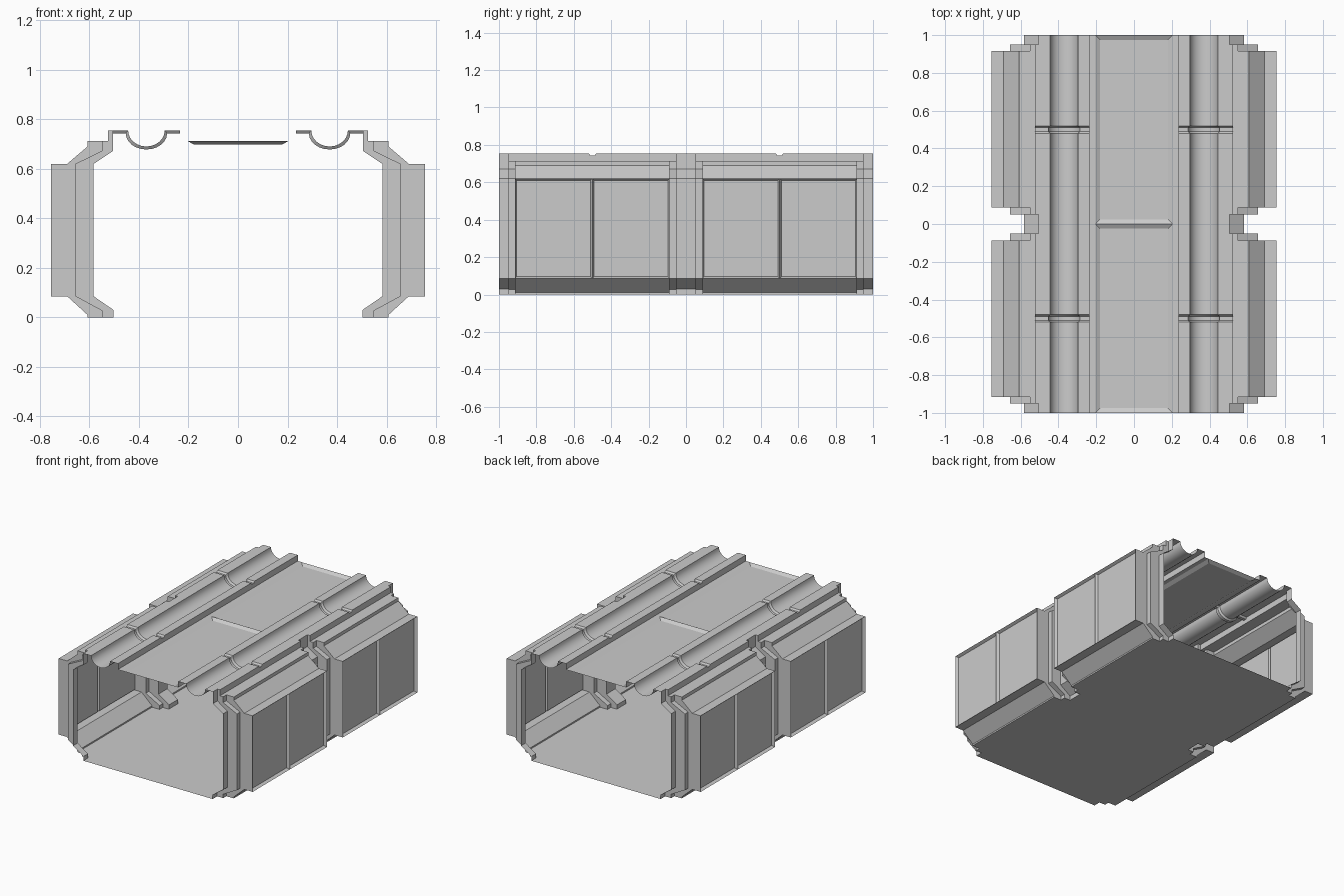
import bpy, bmesh, math

if "Cube" in bpy.data.objects:
    bpy.data.objects.remove(bpy.data.objects["Cube"])

# Wall cross-sections (x, z), floor edge up to roof edge: rib, step and bay
RIB = [(.503, 0), (.503, .03), (.583, .085), (.583, .085), (.583, .62), (.583, .62),
       (.505, .672), (.505, .713), (.505, .713)]
STEP = [(.55, 0), (.55, .027), (.657, .085), (.657, .085), (.657, .62), (.657, .62),
        (.55, .672), (.55, .713), (.525, .713)]
BAY = [(.608, 0), (.608, .01), (.69, .085), (.755, .085), (.755, .62), (.69, .62),
       (.608, .69), (.608, .713), (.525, .713)]
TOP, GROOVE, CEIL = .755, .012, .713

# Stations along y (one quarter, mirrored later): y, section, roof groove depth
STATIONS = [(0, RIB, 0), (.05, RIB, 0), (.05, STEP, 0), (.087, STEP, 0), (.087, BAY, 0),
            (.48, BAY, 0), (.489, BAY, GROOVE), (.511, BAY, GROOVE), (.52, BAY, 0),
            (.915, BAY, 0), (.915, STEP, 0), (.95, STEP, 0), (.95, RIB, 0), (1, RIB, 0)]


def finish(name, bm, smooth=False):
    """Clean the mesh and mirror the quarter about x and y."""
    bmesh.ops.remove_doubles(bm, verts=bm.verts, dist=1e-5)
    flat = [f for f in bm.faces if f.calc_area() < 1e-8]
    bmesh.ops.delete(bm, geom=flat, context='FACES')
    mesh = bpy.data.meshes.new(name)
    bm.to_mesh(mesh)
    bm.free()
    ob = bpy.data.objects.new(name, mesh)
    bpy.context.collection.objects.link(ob)
    mod = ob.modifiers.new("mirror", 'MIRROR')
    mod.use_axis = (True, True, False)
    mod.merge_threshold = .0001
    if smooth:
        bpy.ops.object.select_all(action='DESELECT')
        ob.select_set(True)
        bpy.context.view_layer.objects.active = ob
        bpy.ops.object.shade_smooth_by_angle(angle=math.radians(30))
    return ob


def loft(name, section, smooth=False, skip=None):
    """Skin the section points of all stations; skip leaves the bay front open."""
    bm = bmesh.new()
    rows = [[bm.verts.new((x, y, z)) for x, z in section(prof, g)] for y, prof, g in STATIONS]
    for i in range(len(rows) - 1):
        a, b = rows[i], rows[i + 1]
        for j in range(len(a) - 1):
            quad = (a[j], b[j], b[j + 1], a[j + 1])
            if skip and all(abs(v.co.x - skip) < 1e-4 for v in quad):
                continue
            bm.faces.new(quad)
    return finish(name, bm, smooth)


def roof_section(prof, g):
    """Roof rail with a half-round trough and an inner lip."""
    top = TOP - g
    pts = [(prof[-1][0], top)]
    for k in range(13):
        a = math.pi * k / 12
        pts.append((.37 + (.074 + g * .8) * math.cos(a), top - .065 * math.sin(a)))
    return pts + [(.235, top), (.235, CEIL)]


def recessed(bm, quads, margin, bevel, depth):
    """Each quad becomes a frame around a sunken panel with sloped sides."""
    faces = [bm.faces.new([bm.verts.new(p) for p in q]) for q in quads]
    bmesh.ops.inset_individual(bm, faces=faces, thickness=margin, use_even_offset=True)
    bmesh.ops.inset_individual(bm, faces=faces, thickness=bevel, depth=-depth,
                               use_even_offset=True)


# Floor, side walls and roof rails
loft("floor", lambda p, g: [(0, 0), p[0]])
loft("side_walls", lambda p, g: p + [(p[-1][0], TOP - g)], skip=.755)
loft("roof_rails", roof_section, smooth=True)

# Bay fronts: two sunken panels per bay
bm = bmesh.new()
recessed(bm, [[(.755, a, .085), (.755, b, .085), (.755, b, .62), (.755, a, .62)]
              for a, b in ((.087, .501), (.501, .915))], .025, .01, .02)
finish("bay_panels", bm)

# Ceiling: side strip, and a full-width sunken panel mirrored only along y
bm = bmesh.new()
bm.faces.new([bm.verts.new(p) for p in
              ((.205, 0, CEIL), (.235, 0, CEIL), (.235, 1, CEIL), (.205, 1, CEIL))])
finish("ceiling_strips", bm)
bm = bmesh.new()
recessed(bm, [[(-.205, 0, CEIL), (.205, 0, CEIL), (.205, 1, CEIL), (-.205, 1, CEIL)]],
         .02, .025, .014)
finish("ceiling_panels", bm).modifiers["mirror"].use_axis = (False, True, False)
